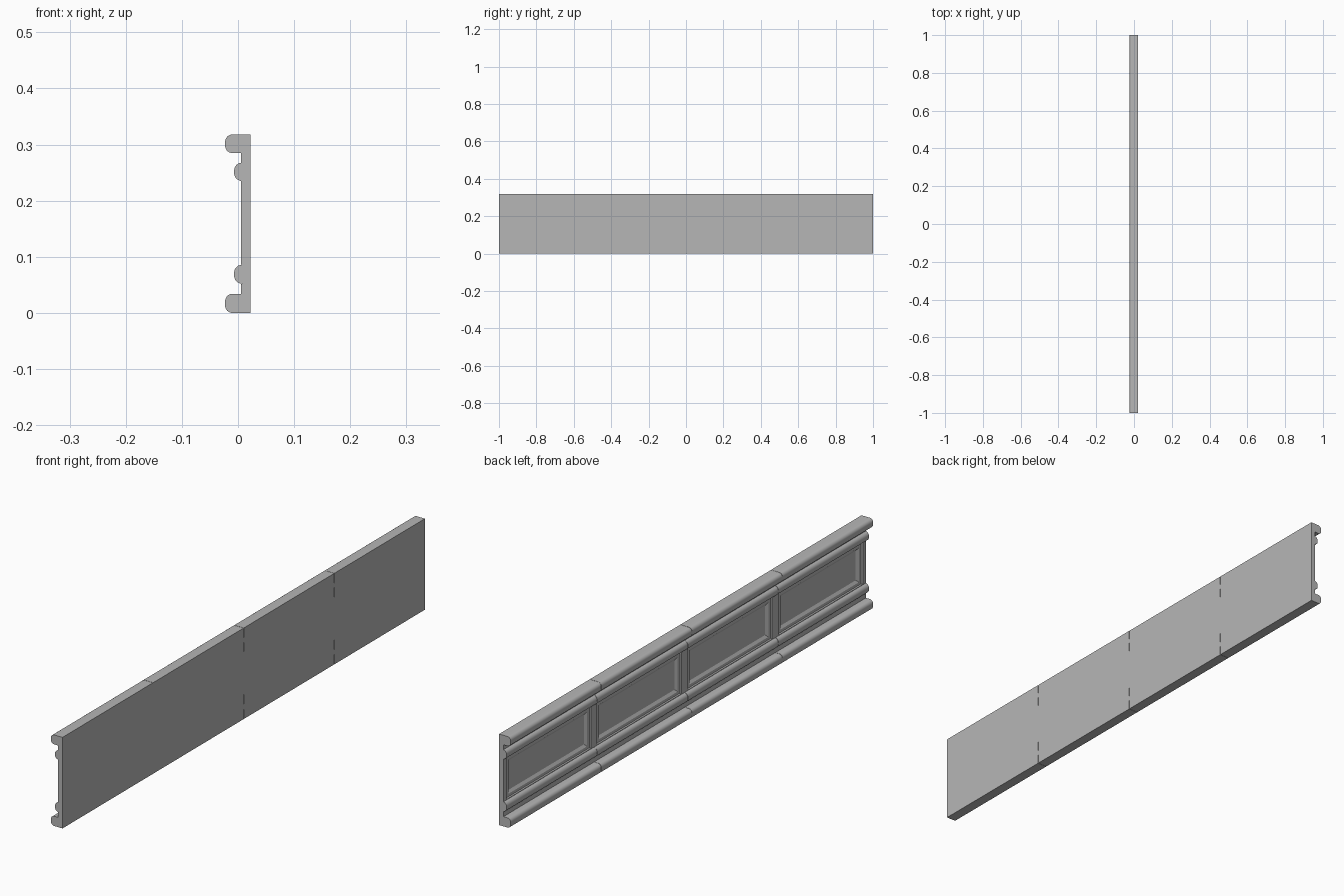
import bpy
import bmesh
import math

old = bpy.data.objects.get("Cube")
if old:
    bpy.data.objects.remove(old, do_unlink=True)

BACK = 0.022
FACE = 0.005
BAY = 0.5
BAY_STARTS = [-1 + BAY * i for i in range(4)]

grey = bpy.data.materials.new("plain grey")
grey.use_nodes = True
colour = (0.47, 0.47, 0.47, 1)
grey.diffuse_color = colour
grey.node_tree.nodes["Principled BSDF"].inputs["Base Color"].default_value = colour


def finish(bm, name, smooth=False):
    bmesh.ops.remove_doubles(bm, verts=bm.verts, dist=0.00001)
    bmesh.ops.recalc_face_normals(bm, faces=bm.faces)
    mesh = bpy.data.meshes.new(name)
    bm.to_mesh(mesh)
    bm.free()
    mesh.materials.append(grey)
    obj = bpy.data.objects.new(name, mesh)
    bpy.context.collection.objects.link(obj)
    if smooth:
        bpy.ops.object.select_all(action="DESELECT")
        obj.select_set(True)
        bpy.context.view_layer.objects.active = obj
        bpy.ops.object.shade_smooth_by_angle(angle=math.radians(35))
    return obj


def extrude_profile(name, points, y0, y1, smooth=False):
    """Extrude an x-z outline along y."""
    bm = bmesh.new()
    ends = [[bm.verts.new((x, y, z)) for x, z in points] for y in (y0, y1)]
    for ring in ends:
        bm.faces.new(ring)
    n = len(points)
    for i in range(n):
        j = (i + 1) % n
        bm.faces.new((ends[0][i], ends[0][j], ends[1][j], ends[1][i]))
    return finish(bm, name, smooth)


def rounded_outline(front, z0, z1, radius, steps=6):
    """Flat back, two rounded corners on the decorated side."""
    pts = [(BACK, z0), (BACK, z1)]
    for cz, start in ((z1 - radius, 90), (z0 + radius, 180)):
        for i in range(steps + 1):
            a = math.radians(start + 90 * i / steps)
            pts.append((front + radius + radius * math.cos(a), cz + radius * math.sin(a)))
    return pts


# Rounded mouldings, one length per bay with a hairline joint
rails = [
    ("bottom_rail", -0.023, 0.0, 0.034, 0.013),
    ("lower_bead", -0.007, 0.052, 0.086, 0.0145),
    ("upper_bead", -0.007, 0.235, 0.268, 0.0145),
    ("top_rail", -0.023, 0.285, 0.318, 0.013),
]
joint = 0.0006
for name, front, z0, z1, radius in rails:
    for i, y in enumerate(BAY_STARTS):
        a = y + (joint if i > 0 else 0)
        b = y + BAY - (joint if i < 3 else 0)
        extrude_profile(f"{name}_{i + 1}", rounded_outline(front, z0, z1, radius), a, b, True)

# Flat webs between rails and beads
for name, z0, z1 in (("lower_web", 0.034, 0.052), ("upper_web", 0.268, 0.285)):
    extrude_profile(name, [(FACE, z0), (BACK, z0), (BACK, z1), (FACE, z1)], -1, 1)

# Panel: stiles, frame and sunken field in each bay, as nested rectangles
Z0, Z1 = 0.086, 0.235
steps = [
    (0, 0, FACE),
    (0.017, 0.002, FACE),
    (0.021, 0.004, 0.009),
    (0.033, 0.014, 0.009),
    (0.042, 0.023, 0.015),
]
bm = bmesh.new()
for y in BAY_STARTS:
    rings = []
    for dy, dz, x in steps:
        a, b, lo, hi = y + dy, y + BAY - dy, Z0 + dz, Z1 - dz
        rings.append([bm.verts.new((x, *p)) for p in ((a, lo), (b, lo), (b, hi), (a, hi))])
    for outer, inner in zip(rings, rings[1:]):
        for i in range(4):
            j = (i + 1) % 4
            bm.faces.new((outer[i], outer[j], inner[j], inner[i]))
    bm.faces.new(rings[-1])
    # plain back, top and bottom of the bay
    back = [bm.verts.new((BACK, v.co.y, v.co.z)) for v in rings[0]]
    bm.faces.new(back)
    for i in range(4):
        j = (i + 1) % 4
        side_y = rings[0][i].co.y
        is_end = i in (1, 3)
        if not is_end or abs(side_y) > 0.99:
            bm.faces.new((rings[0][i], rings[0][j], back[j], back[i]))
finish(bm, "recessed_panel")
